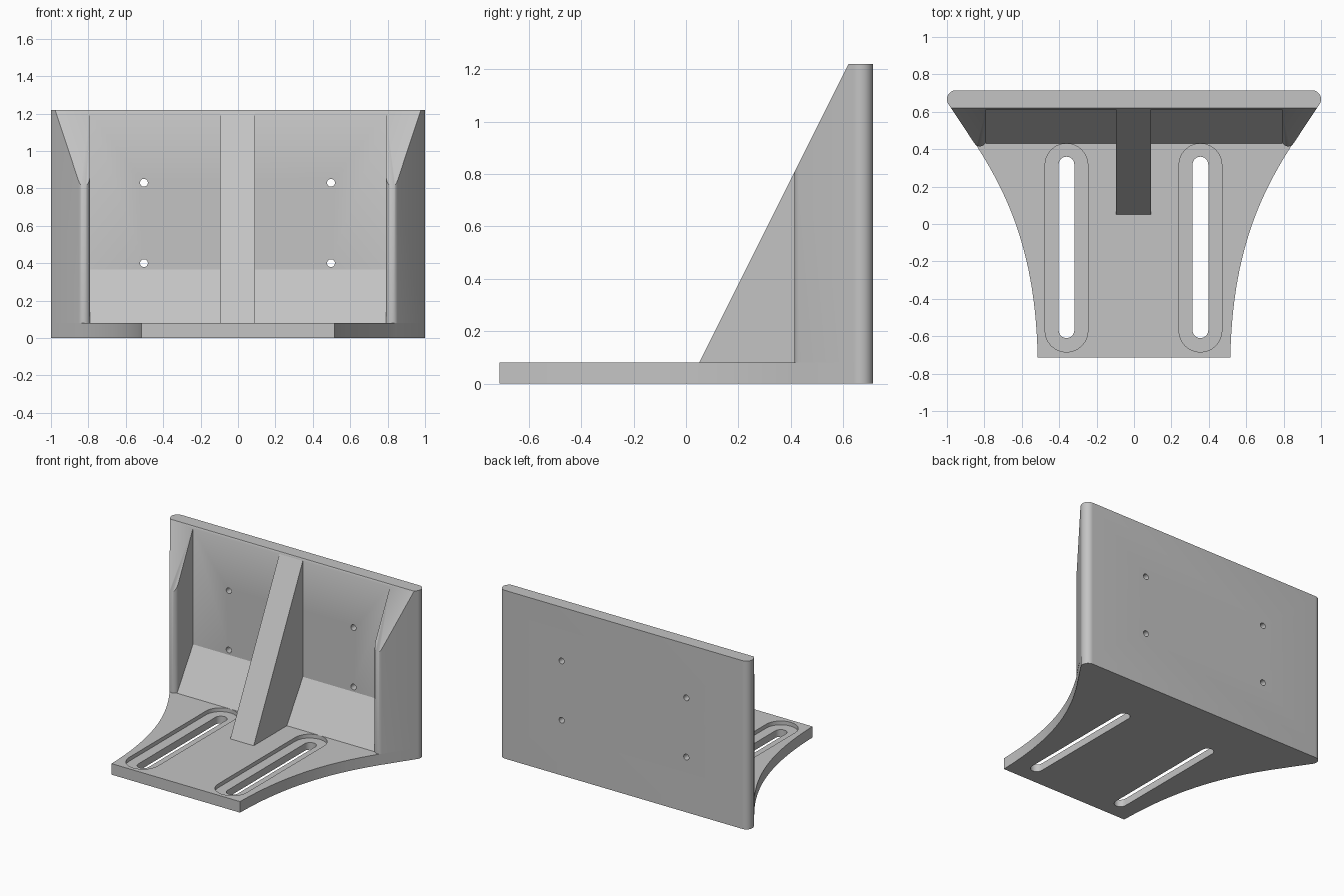
import bpy, bmesh
from math import cos, sin, pi, radians
from mathutils import Vector
from mathutils.geometry import interpolate_bezier

if "Cube" in bpy.data.objects:
    bpy.data.objects.remove(bpy.data.objects["Cube"], do_unlink=True)

BACK, INNER, TOP, FLOOR = 0.715, 0.613, 1.22, 0.08
SHIFT = -0.003            # ribs, slots and holes sit slightly off centre

grey = bpy.data.materials.new("plain grey")
grey.use_nodes = True
grey.diffuse_color = (0.55, 0.55, 0.55, 1)
grey.node_tree.nodes["Principled BSDF"].inputs["Base Color"].default_value = grey.diffuse_color


def arc(cx, cy, r, start, end, n=12):
    angles = [radians(start + (end - start) * i / n) for i in range(n + 1)]
    return [(cx + r * cos(a), cy + r * sin(a)) for a in angles]


def mirrored(half):
    """Close a right-hand outline with its mirror image."""
    return half + [(-x, y) for x, y in reversed(half)]


def prism(name, outline, axis, low, high, cut=None):
    """Extrude an outline along z, x or y, optionally sliced by a plane."""
    place = {"z": lambda p, d: (p[0], p[1], d),
             "x": lambda p, d: (d, p[0], p[1]),
             "y": lambda p, d: (p[0], d, p[1])}[axis]
    bm = bmesh.new()
    face = bm.faces.new([bm.verts.new(place(p, low)) for p in outline])
    new = bmesh.ops.extrude_face_region(bm, geom=[face])["geom"]
    move = Vector(place((0, 0), high - low))
    bmesh.ops.translate(bm, vec=move, verts=[v for v in new if isinstance(v, bmesh.types.BMVert)])
    if cut:
        geom = bm.verts[:] + bm.edges[:] + bm.faces[:]
        bmesh.ops.bisect_plane(bm, geom=geom, plane_co=cut[0], plane_no=cut[1], clear_outer=True)
        bmesh.ops.holes_fill(bm, edges=[e for e in bm.edges if e.is_boundary], sides=0)
    bmesh.ops.recalc_face_normals(bm, faces=bm.faces[:])
    mesh = bpy.data.meshes.new(name)
    bm.to_mesh(mesh)
    bm.free()
    mesh.materials.append(grey)
    obj = bpy.data.objects.new(name, mesh)
    bpy.context.collection.objects.link(obj)
    return obj


def carve(obj, cutters):
    """Subtract the cutters, then discard them."""
    for c in cutters:
        mod = obj.modifiers.new("cut", "BOOLEAN")
        mod.operation, mod.solver, mod.object = "DIFFERENCE", "EXACT", c
        c.hide_render = True
    graph = bpy.context.evaluated_depsgraph_get()
    mesh = bpy.data.meshes.new_from_object(obj.evaluated_get(graph))
    obj.modifiers.clear()
    obj.data = mesh
    for c in cutters:
        bpy.data.objects.remove(c, do_unlink=True)


def stadium(cx, r, low, high):
    return arc(cx, high - r, r, 0, 180) + arc(cx, low + r, r, 180, 360)


# Shared rounded end of the back, running from the slanted side to the rear
back_end = arc(0.952, BACK - 0.048, 0.048, -33, 90)

# Base plate with flared sides
flare = interpolate_bezier((0.515, -BACK + 0.002, 0), (0.525, -0.2, 0),
                           (0.65, 0.12, 0), (0.84, 0.415, 0), 24)
base = prism("base_plate", mirrored([(p.x, p.y) for p in flare] + back_end), "z", 0, FLOOR)

# Recessed slots
cutters = []
for side in (-1, 1):
    x = side * 0.358 + SHIFT
    cutters.append(prism("recess_cutter", stadium(x, 0.115, -0.685, 0.43), "z", 0.052, 0.2))
    cutters.append(prism("slot_cutter", stadium(x, 0.042, -0.61, 0.36), "z", -0.1, 0.2))
carve(base, cutters)

# Back wall with round-ended side walls, sliced by the slope
slope = ((0, 0.62, TOP), Vector((0, -2, 1)).normalized())
wall_half = [(0.79, INNER)] + arc(0.824, 0.449, 0.034, 180, 327) + back_end
wall = prism("back_wall", mirrored(wall_half), "z", FLOOR, TOP, slope)
carve(wall, [prism("hole_cutter", arc(x + SHIFT, z, 0.021, 0, 345, 23), "y", 0.4, 0.9)
             for x in (-0.5, 0.5) for z in (0.4, 0.83)])

# Wedge along the inside corner and the central rib
wedge = prism("corner_wedge", [(0.43, FLOOR), (INNER, FLOOR), (INNER, 0.365)], "x", -0.79, 0.79)
rib = prism("centre_rib", [(0.05, FLOOR), (INNER, FLOOR), (INNER, 1.206)], "x",
            -0.094 + SHIFT, 0.094 + SHIFT)

# Smooth the curved sides, keep the edges sharp
bpy.ops.object.select_all(action="DESELECT")
for obj in (base, wall, wedge, rib):
    obj.select_set(True)
bpy.context.view_layer.objects.active = base
bpy.ops.object.shade_smooth_by_angle(angle=radians(30))
